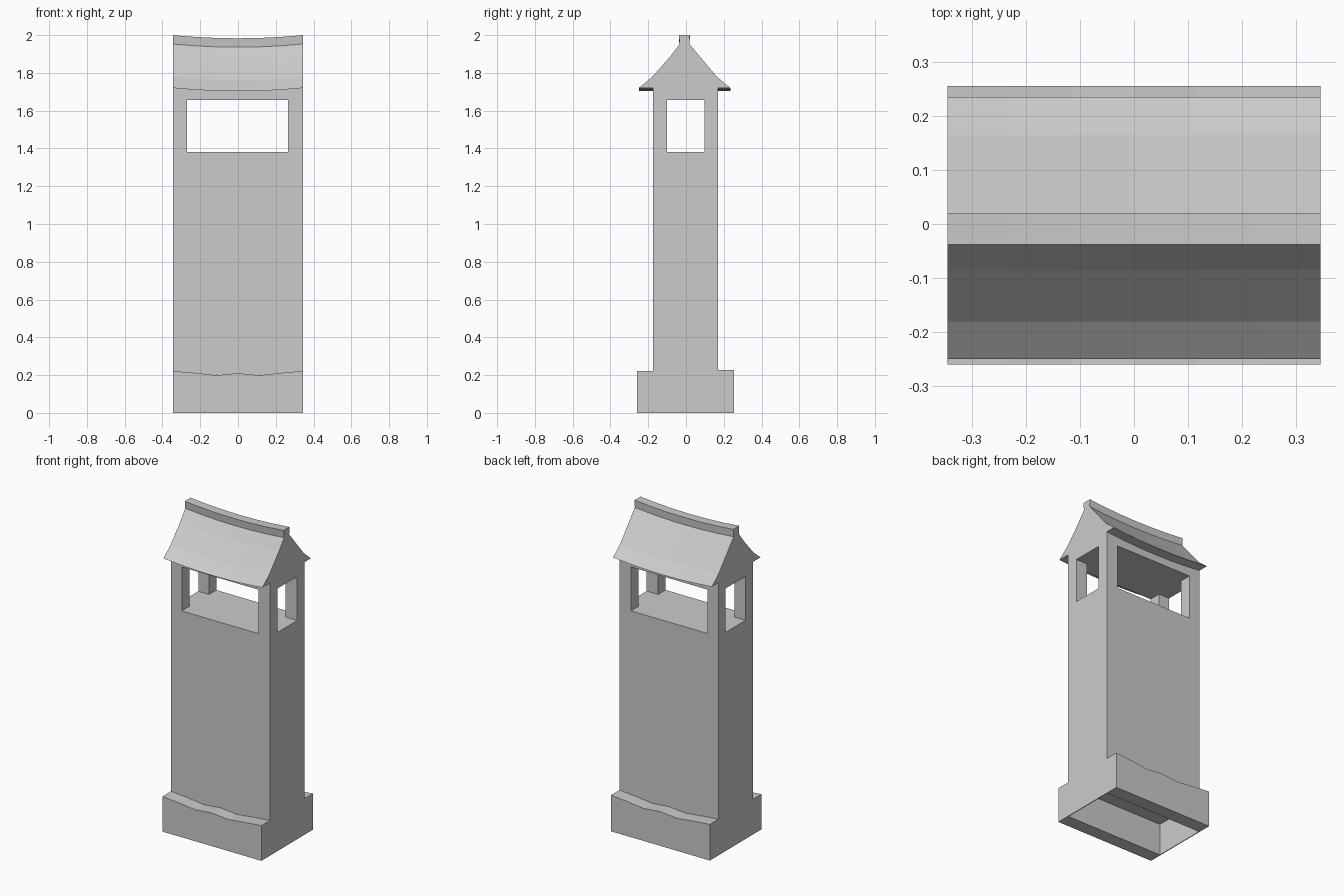
import bpy
import bmesh

cube = bpy.data.objects.get("Cube")
if cube:
    bpy.data.objects.remove(cube, do_unlink=True)

stone = bpy.data.materials.new("pale grey stone")
stone.use_nodes = True
stone.diffuse_color = (0.6, 0.6, 0.6, 1)
stone.node_tree.nodes["Principled BSDF"].inputs["Base Color"].default_value = (0.6, 0.6, 0.6, 1)

HALF = 0.345      # half length along x
FRONT, BACK = -0.175, 0.17

# Stations along x, with the wave of the ledge at each distance from the middle
STATIONS = [HALF * i / 3 for i in range(-3, 4)]
LEDGE_WAVE = [-0.012, -0.023, -0.010, 0.0]

# Cross-section (y, z, kind of height change), anticlockwise from the front foot
SECTION = [
    (-0.26, 0, "fixed"), (0.255, 0, "fixed"),
    (0.255, 0.228, "ledge"), (BACK, 0.228, "ledge"),
    (BACK, 1.72, "roof"), (0.235, 1.72, "roof"),
    (0.165, 1.778, "roof"), (0.075, 1.885, "roof"), (0.018, 1.953, "roof"),
    (0.02, 2.0, "roof"), (-0.038, 2.0, "roof"), (-0.033, 1.953, "roof"),
    (-0.085, 1.885, "roof"), (-0.18, 1.778, "roof"), (-0.25, 1.72, "roof"),
    (FRONT, 1.72, "roof"), (FRONT, 0.222, "ledge"), (-0.26, 0.222, "ledge"),
]


def shift(kind, x):
    """Sag of the roof or wave of the base ledge at x."""
    if kind == "roof":
        return -0.017 * (1 - (x / HALF) ** 2)
    if kind == "ledge":
        return LEDGE_WAVE[round(abs(x) / HALF * 3)]
    return 0


def make_tower():
    """Sweep the cross-section along x and cap both gable ends."""
    bm = bmesh.new()
    rings = [[bm.verts.new((x, y, z + shift(kind, x))) for y, z, kind in SECTION]
             for x in STATIONS]
    count = len(SECTION)
    for a, b in zip(rings, rings[1:]):
        for i in range(count):
            j = (i + 1) % count
            bm.faces.new((a[i], a[j], b[j], b[i]))
    bm.faces.new(rings[0])
    bm.faces.new(rings[-1])
    bmesh.ops.recalc_face_normals(bm, faces=bm.faces)
    mesh = bpy.data.meshes.new("tower")
    bm.to_mesh(mesh)
    bm.free()
    mesh.materials.append(stone)
    obj = bpy.data.objects.new("tower", mesh)
    bpy.context.collection.objects.link(obj)
    return obj


def cut_box(target, name, low, high):
    """Cut a box-shaped opening, then remove the cutter."""
    centre = [(a + b) / 2 for a, b in zip(low, high)]
    bpy.ops.mesh.primitive_cube_add(size=1, location=centre)
    cutter = bpy.context.object
    cutter.name = name
    cutter.scale = [b - a for a, b in zip(low, high)]
    cutter.hide_render = True
    cutter.data.materials.append(stone)
    mod = target.modifiers.new(name, "BOOLEAN")
    mod.operation = "DIFFERENCE"
    mod.solver = "EXACT"
    mod.object = cutter
    bpy.context.view_layer.objects.active = target
    bpy.ops.object.modifier_apply(modifier=name)
    bpy.data.objects.remove(cutter, do_unlink=True)


tower = make_tower()

# Lookout openings: crossing cuts leave four corner posts
SILL, LINTEL = 1.38, 1.657
cut_box(tower, "long_window", (-0.27, -1, SILL), (0.265, 1, LINTEL))
cut_box(tower, "side_window", (-1, -0.1, SILL), (1, 0.097, LINTEL))

# Hollow under the base, between the front and back footings
cut_box(tower, "base_hollow", (-0.34, FRONT, -0.1), (0.34, BACK, 0.2))
